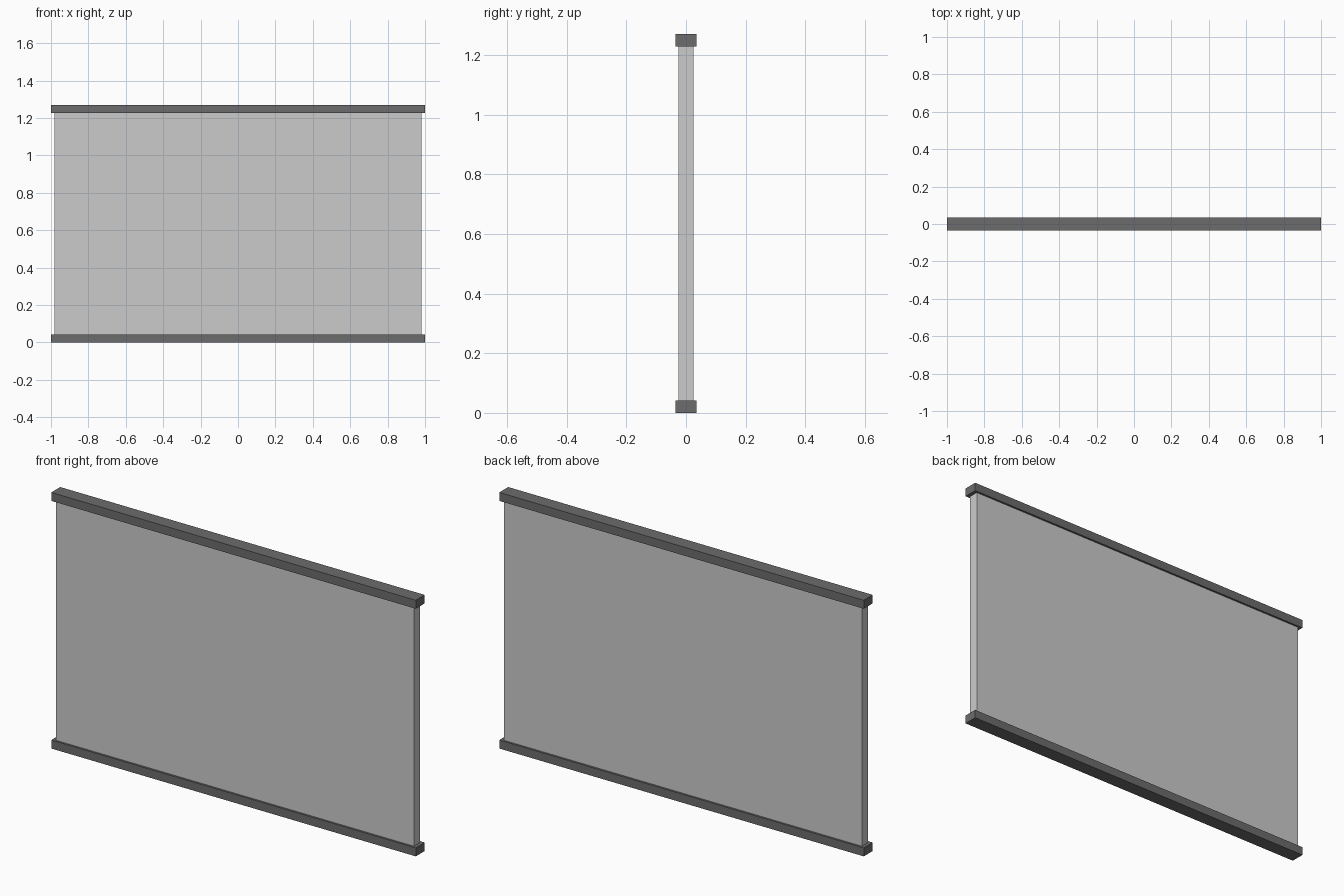
import bpy

if "Cube" in bpy.data.objects:
    bpy.data.objects.remove(bpy.data.objects["Cube"])

dark = bpy.data.materials.new("dark_grey")
dark.diffuse_color = (0.15, 0.15, 0.15, 1)
dark.use_nodes = True
dark.node_tree.nodes["Principled BSDF"].inputs["Base Color"].default_value = dark.diffuse_color


def box(name, size, z_bottom, material=None):
    """Box centred on x and y, with its underside at z_bottom."""
    bpy.ops.mesh.primitive_cube_add(size=1, location=(0, 0, z_bottom + size[2] / 2))
    obj = bpy.context.object
    obj.name = name
    obj.scale = size
    bpy.ops.object.transform_apply(location=False, rotation=False, scale=True)
    if material:
        obj.data.materials.append(material)
    return obj


HEIGHT = 1.27
RAIL = (2.0, 0.07, 0.042)

# Rails capping the panel at bottom and top
box("bottom_rail", RAIL, 0, dark)
box("top_rail", RAIL, HEIGHT - RAIL[2], dark)

# Flat panel held between the rails
box("panel", (1.964, 0.05, HEIGHT - 2 * RAIL[2]), RAIL[2])
